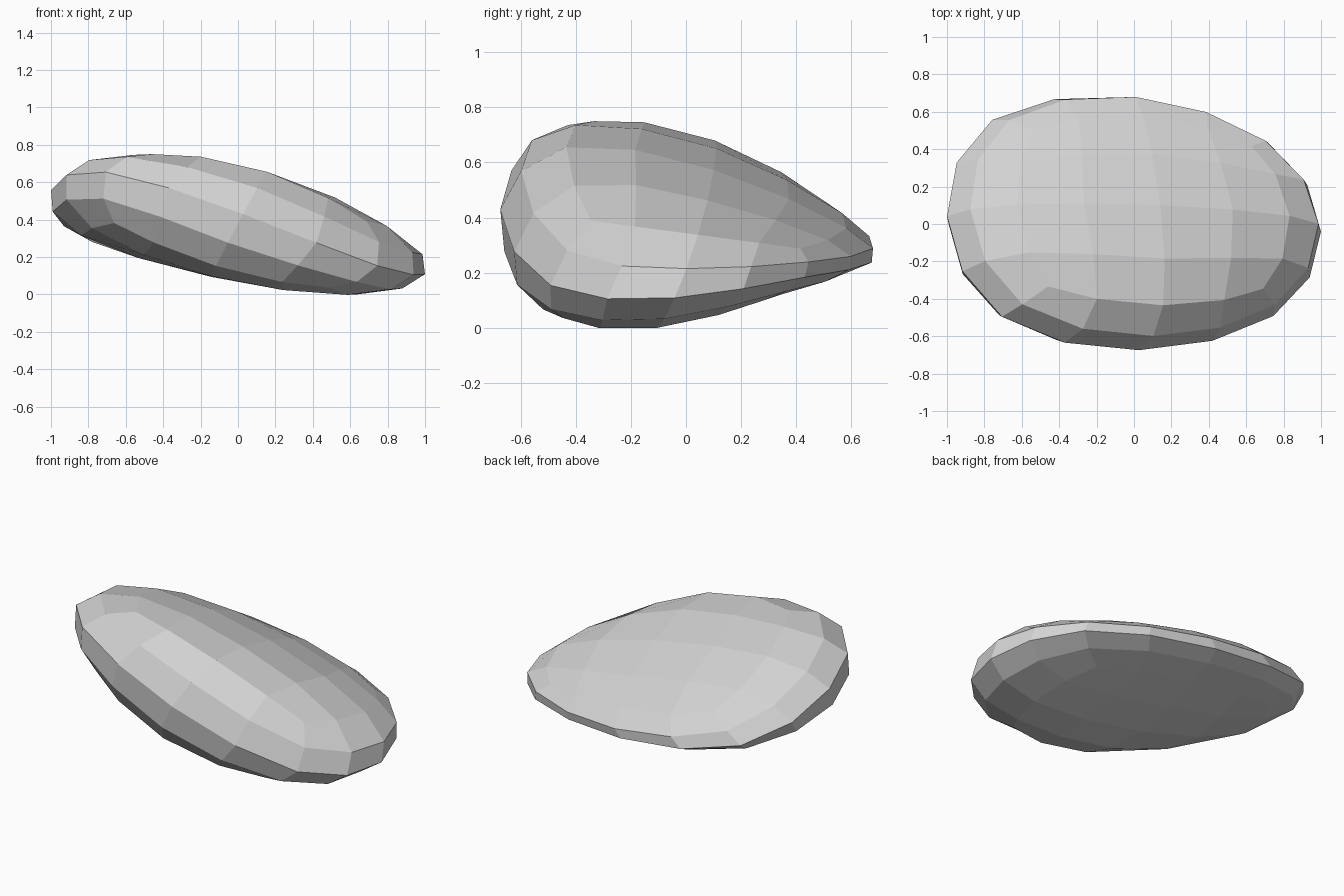
import bpy
import bmesh
from mathutils import Vector

if "Cube" in bpy.data.objects:
    bpy.data.objects.remove(bpy.data.objects["Cube"])

# Stone colour
stone_grey = bpy.data.materials.new("stone_grey")
stone_grey.diffuse_color = (0.65, 0.65, 0.65, 1.0)
stone_grey.use_nodes = True
stone_grey.node_tree.nodes["Principled BSDF"].inputs["Base Color"].default_value = stone_grey.diffuse_color

# Skewed box cage: centre, three half axes, and the taper between each pair of axes
centre = Vector((0.0, 0.0, 0.333))
U = Vector((1.138, -0.047, -0.256))   # length
V = Vector((-0.030, 0.768, -0.110))   # depth
W = Vector((0.16, 0.115, 0.273))      # thickness
UV = Vector((0.02, -0.10, 0.265))
UW = Vector((-0.01, 0.0, -0.021))
VW = Vector((-0.105, 0.045, -0.235))

bm = bmesh.new()
bmesh.ops.create_cube(bm, size=2.0)
for v in bm.verts:
    a, b, c = v.co
    v.co = centre + a * U + b * V + c * W + a * b * UV + a * c * UW + b * c * VW
mesh = bpy.data.meshes.new("pebble")
bm.to_mesh(mesh)
bm.free()
mesh.materials.append(stone_grey)

# Pebble: rounded twice and left flat shaded
pebble = bpy.data.objects.new("pebble", mesh)
bpy.context.collection.objects.link(pebble)
rounding = pebble.modifiers.new("rounding", 'SUBSURF')
rounding.levels = rounding.render_levels = 2
rounding.use_limit_surface = False
